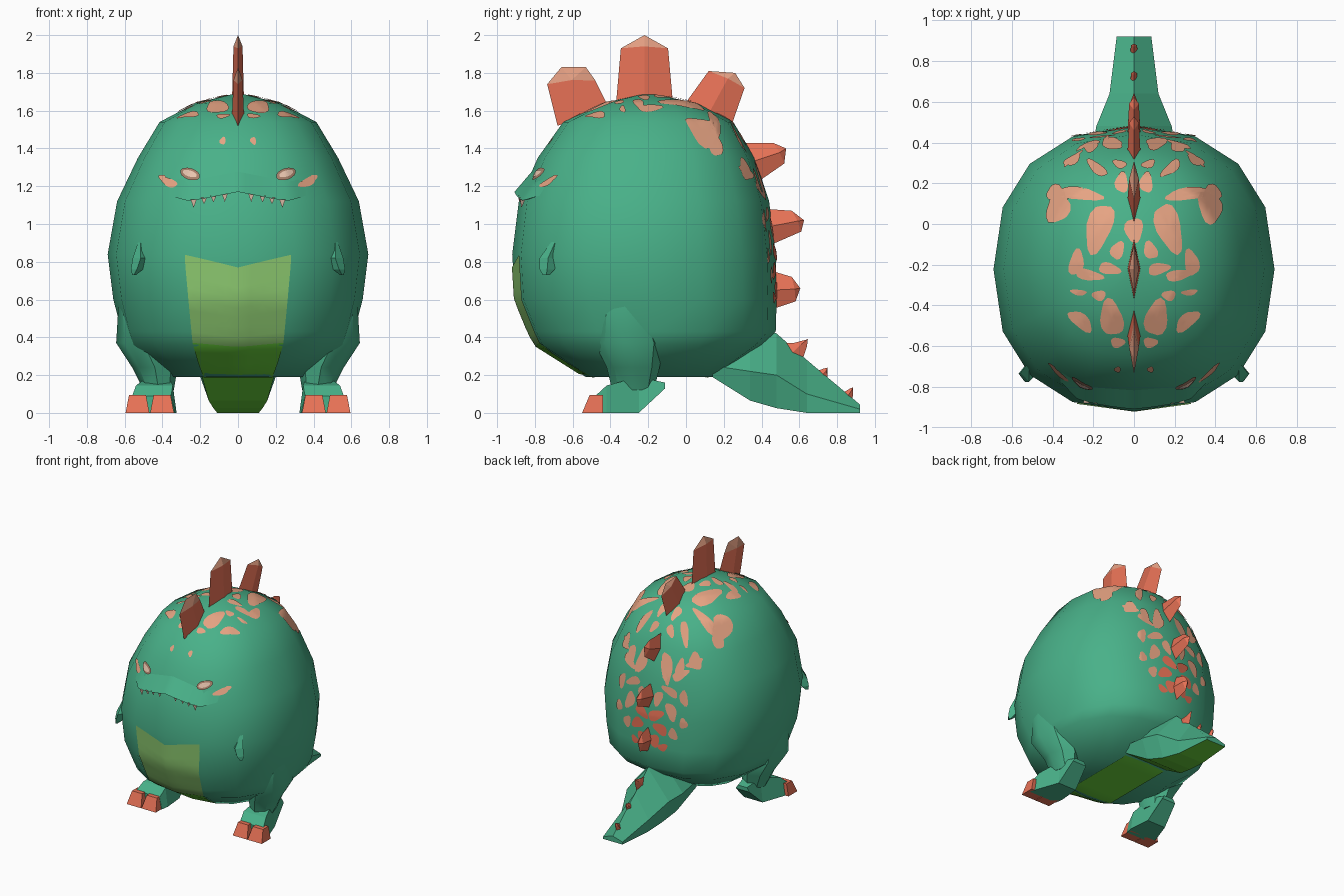
import bpy, bmesh, math
from mathutils import Vector
from mathutils.bvhtree import BVHTree

if "Cube" in bpy.data.objects:
    bpy.data.objects.remove(bpy.data.objects["Cube"])


def material(name, rgb):
    m = bpy.data.materials.new(name)
    m.diffuse_color = (*rgb, 1)
    m.use_nodes = True
    m.node_tree.nodes["Principled BSDF"].inputs["Base Color"].default_value = m.diffuse_color
    return m


GREEN = material("skin green", (0.066, 0.44, 0.25))
SALMON = material("spot salmon", (0.84, 0.39, 0.24))
RED = material("spike red", (0.86, 0.18, 0.10))
TAN = material("spike tip tan", (0.76, 0.34, 0.22))
BELLY = material("belly light green", (0.27, 0.60, 0.165))
UNDER = material("underside dark green", (0.145, 0.67, 0.045))
CREAM = material("tooth cream", (0.80, 0.55, 0.42))
BROWN = material("eye brown", (0.38, 0.21, 0.14))


def build(name, verts, faces, mats, rule=None, smooth=0, closed=True):
    me = bpy.data.meshes.new(name)
    me.from_pydata([tuple(v) for v in verts], [], faces)
    bm = bmesh.new()
    bm.from_mesh(me)
    if closed:
        bmesh.ops.recalc_face_normals(bm, faces=bm.faces)
    bm.to_mesh(me)
    bm.free()
    for m in mats:
        me.materials.append(m)
    for p in me.polygons:
        p.use_smooth = smooth > 0
        if rule:
            p.material_index = rule(p)
    if smooth:
        me.set_sharp_from_angle(angle=math.radians(smooth))
    ob = bpy.data.objects.new(name, me)
    bpy.context.collection.objects.link(ob)
    return ob


def loft(name, rings, mats, rule=None, smooth=0):
    """Closed skin through rings with equal point counts, capped at both ends."""
    n = len(rings[0])
    verts = [v for r in rings for v in r]
    faces = [(i*n+j, i*n+(j+1) % n, (i+1)*n+(j+1) % n, (i+1)*n+j)
             for i in range(len(rings)-1) for j in range(n)]
    faces += [tuple(range(n)), tuple(range(len(verts)-n, len(verts)))]
    return build(name, verts, faces, mats, rule, smooth)


def sheet(name, rows, mats, rule=None, smooth=40):
    """Open grid of rows running left to right, going downwards."""
    n = len(rows[0])
    faces = [(i*n+j, (i+1)*n+j, (i+1)*n+j+1, i*n+j+1)
             for i in range(len(rows)-1) for j in range(n-1)]
    return build(name, [v for r in rows for v in r], faces, mats, rule, smooth, False)


def spow(v, e):
    return math.copysign(abs(v)**e, v)


def oval(z, yf, yb, w, n=16, e=0.86):
    c, r = (yf+yb)/2, (yb-yf)/2
    return [(w*spow(math.sin(a), e), c-r*spow(math.cos(a), e), z)
            for a in (2*math.pi*k/n for k in range(n))]


# Round body: height, front, back, half width
body = loft("body", [oval(*r) for r in (
    (0.19, -0.53, 0.16, 0.36), (0.36, -0.80, 0.41, 0.59), (0.43, -0.835, 0.475, 0.615),
    (0.60, -0.905, 0.48, 0.66), (0.84, -0.92, 0.475, 0.69), (1.12, -0.885, 0.44, 0.64),
    (1.35, -0.785, 0.365, 0.53), (1.54, -0.65, 0.25, 0.415), (1.64, -0.44, 0.06, 0.225),
    (1.685, -0.24, -0.16, 0.04))],
    [GREEN], smooth=50)
bm = bmesh.new()
bm.from_mesh(body.data)
tree = BVHTree.FromBMesh(bm)
bm.free()


def on_body(origin, direction, lift):
    hit, nor, _, _ = tree.ray_cast(Vector(origin), Vector(direction))
    if hit is None:
        hit, nor, _, _ = tree.find_nearest(Vector(origin)+Vector(direction)*3)
    return hit + nor*lift


def patch(name, side, mat, u, v, ru, rv, rot=0, lift=0.006, wobble=0.13):
    """Painted blob laid on the body, seen from the top, back or front."""
    place = {"top": lambda a, b: ((a, b, 3), (0, 0, -1)),
             "back": lambda a, b: ((a, 3, b), (0, -1, 0)),
             "front": lambda a, b: ((a, -3, b), (0, 1, 0))}[side]
    n, verts = 16, [on_body(*place(u, v), lift)]
    for s in (0.35, 0.7, 1):
        for k in range(n):
            a = 2*math.pi*k/n
            f = s*(1+wobble*math.sin(3*a+20*v))
            p, q = ru*f*math.cos(a), rv*f*math.sin(a)
            verts.append(on_body(*place(u+p*math.cos(rot)-q*math.sin(rot),
                                        v+p*math.sin(rot)+q*math.cos(rot)), lift))
    faces = [(0, 1+k, 1+(k+1) % n) for k in range(n)]
    faces += [(1+i*n+k, 1+(i+1)*n+k, 1+(i+1)*n+(k+1) % n, 1+i*n+(k+1) % n)
              for i in range(2) for k in range(n)]
    if side == "back":
        faces = [f[::-1] for f in faces]
    build(name, verts, faces, [mat], smooth=50, closed=False)


# Spots on the crown, then down the back
TOP = ((.37, .08, .055, .08, .3), (.27, .145, .12, .03, .1), (.38, .15, .045, .04, 0),
       (.17, -.02, .06, .125, .3), (.06, .20, .032, .05, 0), (.11, .39, .05, .028, .3),
       (.21, .37, .035, .02, -.4), (.30, .31, .045, .022, -.5), (.18, .27, .06, .024, .7),
       (.07, .29, .035, .02, .3), (.08, -.13, .032, .045, .4), (.12, -.22, .055, .028, .2),
       (.28, -.19, .035, .065, .2), (.22, -.25, .07, .026, .2), (.11, -.46, .055, .09, -.2),
       (.26, -.475, .07, .034, .7), (.17, -.35, .033, .025, 0), (.27, -.335, .04, .014, .1),
       (.08, -.58, .035, .025, 0), (.08, -.71, .016, .014, 0))
BACK = ((.10, 1.20, .035, .075, .3), (.22, 1.18, .065, .032, .6), (.16, 1.05, .07, .03, -.4),
        (.27, 1.02, .03, .06, .2), (.07, .98, .032, .06, -.3), (.18, .90, .04, .07, .4),
        (.28, .83, .03, .04, 0), (.20, .73, .035, .045, .3), (.30, 1.27, .05, .028, .5))
LOW = ((.06, .85, .065, .038, .5), (.10, .75, .06, .04, -.5), (.05, .65, .045, .05, .2),
       (.12, .61, .04, .028, .4))
for s in (1, -1):
    for side, mat, spots in (("top", SALMON, TOP), ("back", SALMON, BACK), ("back", RED, LOW)):
        for u, v, ru, rv, rot in spots:
            patch("spot", side, mat, s*u, v, ru, rv, s*rot)
    patch("cheek_spot", "front", SALMON, s*.365, 1.22, .05, .022, s*.45)
    patch("cheek_spot", "front", SALMON, s*.40, 1.245, .018, .014)
    patch("eye_rim", "front", BROWN, s*.25, 1.26, .052, .03, s*.35, .012, 0)
    patch("eye", "front", CREAM, s*.25, 1.26, .036, .016, s*.35, .017, 0)
patch("crown_spot", "top", SALMON, 0, -.03, .045, .06)

# Belly panel: light in front with a notched top, dark underneath
rows = []
for i in range(21):
    row = []
    for j in range(-4, 5):
        top = 0.043-0.1*abs(j)/4
        a = top+(0.66-top)*i/8 if i <= 8 else 0.66+(2.18-0.66)*(i-8)/12
        w = 0.28-0.04*max(0, a)/0.66 if a < 0.66 else max(0.18, 0.24-0.12*(a-0.66))
        row.append(on_body((w*j/4, -0.22, 0.8), (0, -math.cos(a), -math.sin(a)), 0.006))
    rows.append(row)
sheet("belly_panel", rows, [BELLY, UNDER], lambda p: int(p.center.z < 0.355))


# Upper lip and teeth
def lip_z(x):
    x = abs(x)
    return 1.17-0.05*x/0.26 if x < 0.26 else 1.12+0.03*(x-0.26)/0.1


upper, edge, inner = [], [], []
for k in range(-9, 10):
    x = 0.04*k
    z = lip_z(x)
    p = on_body((x, -3, z), (0, 1, 0), 0)
    upper.append(on_body((x, -3, z+0.11), (0, 1, 0), -0.001))
    edge.append(p+Vector((0, -0.045*(1-(x/0.37)**2), 0)))
    inner.append(p+Vector((0, 0.03, 0.01)))
sheet("upper_lip", [upper, edge, inner], [GREEN])
for x in (.07, .13, .18, .235):
    for s in (1, -1):
        p = on_body((s*x, -3, lip_z(x)), (0, 1, 0), 0)+Vector((0, -0.02, 0))
        h = 0.04 if x in (.07, .235) else 0.03
        build("tooth", [p+Vector(d) for d in ((-.016, -.012, .005), (.016, -.012, .005),
              (0, .015, .005), (0, -.005, -h))],
              [(0, 1, 2), (0, 1, 3), (1, 2, 3), (2, 0, 3)], [CREAM])

for s in (1, -1):
    # Little arms
    loft("arm", [[(s*(cx+rx*a), cy+ry*b, z) for a, b in ((-1, 0), (0, -1), (1, 0), (0, 1))]
                 for z, cx, cy, rx, ry in ((.91, .515, -.69, .012, .02), (.82, .515, -.73, .042, .045),
                                           (.76, .535, -.735, .032, .04), (.73, .55, -.74, .01, .018))],
         [GREEN])
    # Thighs
    loft("thigh", [[(s*(cx+rx*math.cos(k*math.pi/4)), cy+ry*math.sin(k*math.pi/4), z)
                    for k in range(8)]
                   for z, cx, cy, rx, ry in ((.62, .57, -.33, .06, .12), (.37, .50, -.30, .145, .185),
                                             (.24, .44, -.28, .12, .14), (.12, .42, -.28, .08, .11))],
         [GREEN], smooth=40)
    # Feet running from the raised heel to the toes
    loft("foot", [[(s*x0, y, lo), (s*x1, y, lo), (s*(x1-.02), y, hi), (s*(x0+.02), y, hi)]
                  for y, lo, hi, x0, x1 in ((-.11, .13, .16, .36, .48), (-.25, 0, .19, .34, .50),
                                            (-.42, 0, .145, .325, .56), (-.48, 0, .09, .335, .58))],
         [GREEN])
    # Toes
    for c in (.402, .532):
        loft("toe", [[(s*(c+w*a), y, z) for a, y in ((-1, f), (1, f), (1, -.44), (-1, -.44))]
                     for z, w, f in ((0, .063, -.55), (.095, .045, -.51))], [RED])

# Tail with a ridge and dark underside: y, ridge, middle, bottom, half widths
loft("tail", [[(0, y, t), (w, y, m), (v, y, b), (-v, y, b), (-w, y, m)]
              for y, t, m, b, w, v in ((.14, .40, .25, .19, .20, .19), (.34, .47, .22, .065, .21, .155),
                                       (.48, .42, .20, .025, .185, .13), (.64, .28, .10, 0, .12, .11),
                                       (.92, .045, .02, 0, .085, .085))],
     [GREEN, UNDER], lambda p: int(p.normal.z < -0.6))

# Back spikes: side outlines from front base, over the tip, to rear base
SPIKES = (
    (-.68, 1.52, -.735, 1.74, -.66, 1.83, -.53, 1.83, -.48, 1.76, -.41, 1.62),
    (-.37, 1.64, -.345, 1.93, -.22, 2.0, -.095, 1.93, -.07, 1.65),
    (-.01, 1.63, .12, 1.81, .26, 1.80, .31, 1.72, .24, 1.52),
    (.31, 1.43, .46, 1.43, .53, 1.40, .52, 1.32, .39, 1.23),
    (.42, 1.08, .56, 1.07, .625, 1.02, .61, .96, .45, .89),
    (.46, .75, .56, .72, .605, .66, .58, .59, .46, .55),
    (.51, .37, .57, .37, .645, .39, .64, .35, .61, .26),
    (.66, .21, .73, .235, .75, .24, .75, .20, .74, .15),
    (.82, .10, .87, .13, .885, .135, .885, .11, .88, .06))
for i, s in enumerate(SPIKES):
    out = [Vector((0, s[k], s[k+1])) for k in range(0, len(s), 2)]
    n = len(out)
    low = (out[0]+out[-1])/2
    tips = out[2:-2]
    high = (out[1]+out[-2])/2*0.85+sum(tips, Vector())/len(tips)*0.15
    t = 0.032 if i < 6 else 0.018
    verts, faces = list(out), []
    for sx in (1, -1):
        m0 = len(verts)
        m1 = m0+1
        verts += [low+Vector((sx*t, 0, 0)), high+Vector((sx*t*0.75, 0, 0))]
        faces += [(0, 1, m1, m0), (m0, m1, n-2, n-1)]
        faces += [(k, k+1, m1) for k in range(1, n-2)]
    faces += [(0, n, n-1), (0, n-1, n+2)]
    big = i < 3
    build("back_spike", verts, faces, [RED, TAN],
          lambda p: int(big and len(p.vertices) == 3 and p.index < len(faces)-2))
